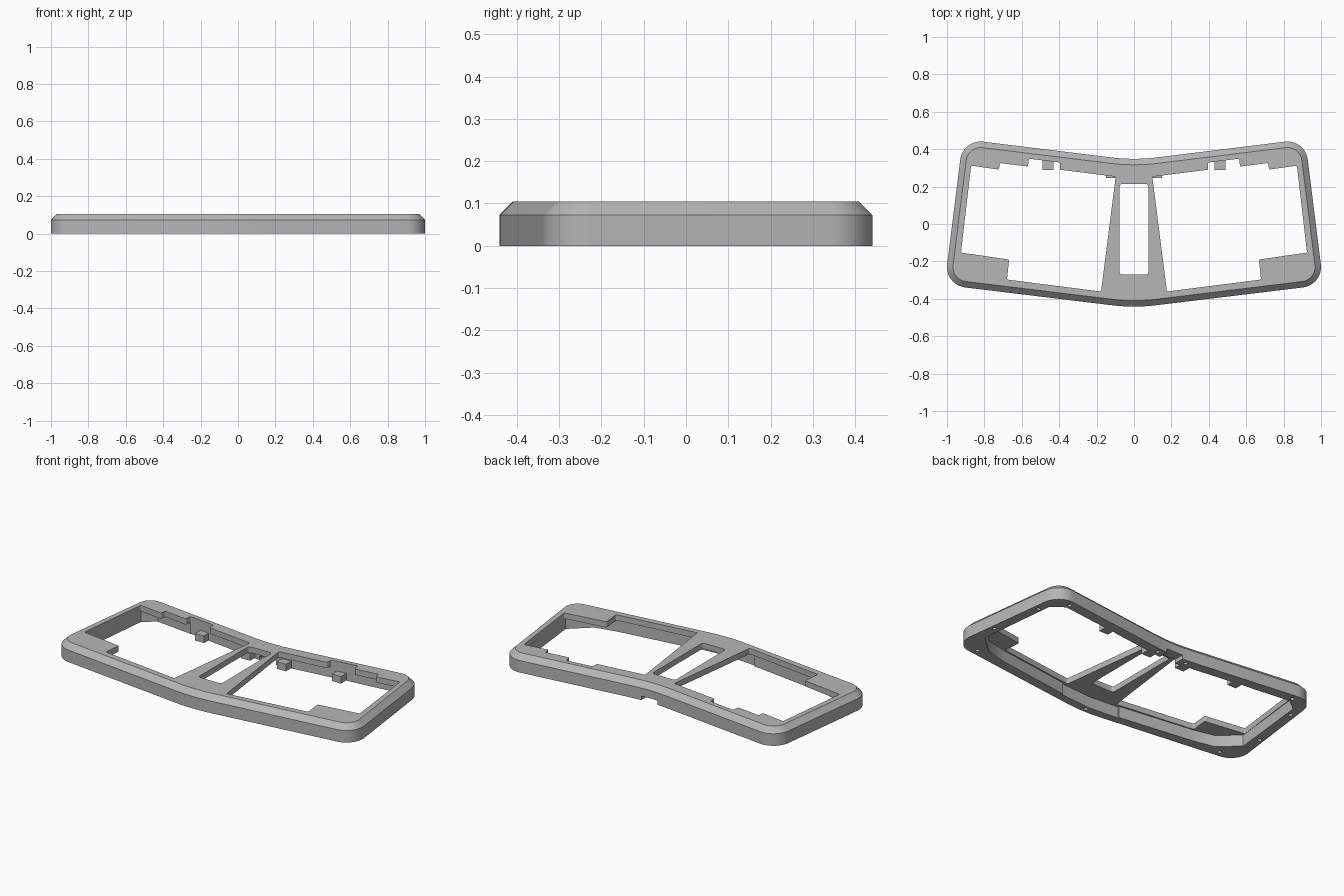
import bpy
import bmesh
from math import cos, sin, radians
from mathutils import Vector

old = bpy.data.objects.get("Cube")
if old:
    bpy.data.objects.remove(old, do_unlink=True)

HEIGHT, SHOULDER, CHAMFER, PLATE_BOTTOM = 0.105, 0.073, 0.032, 0.07
TILT = 7

grey = bpy.data.materials.new("plain grey")
grey.use_nodes = True
grey.diffuse_color = (0.47, 0.47, 0.47, 1)
grey.node_tree.nodes["Principled BSDF"].inputs["Base Color"].default_value = grey.diffuse_color


def loft(name, rings):
    """Closed solid from matching rings of 3D points, lowest first."""
    bm = bmesh.new()
    loops = [[bm.verts.new(p) for p in ring] for ring in rings]
    n = len(loops[0])
    for low, high in zip(loops, loops[1:]):
        for i in range(n):
            j = (i + 1) % n
            bm.faces.new((low[i], low[j], high[j], high[i]))
    bm.faces.new(loops[0][::-1])
    bm.faces.new(loops[-1])
    bmesh.ops.recalc_face_normals(bm, faces=bm.faces)
    mesh = bpy.data.meshes.new(name)
    bm.to_mesh(mesh)
    bm.free()
    mesh.materials.append(grey)
    obj = bpy.data.objects.new(name, mesh)
    bpy.context.collection.objects.link(obj)
    return obj


def prism(name, points, z0, z1):
    return loft(name, [[(x, y, z) for x, y in points] for z in (z0, z1)])


def box_points(x0, x1, y0, y1):
    return [(x0, y0), (x1, y0), (x1, y1), (x0, y1)]


def arc(cx, cy, r, a0, a1, steps):
    angles = [radians(a0 + (a1 - a0) * i / steps) for i in range(steps + 1)]
    return [(cx + r * cos(a), cy + r * sin(a)) for a in angles]


def mirrored(points):
    return [(-x, y) for x, y in reversed(points)]


def rounded(points, r, steps=4):
    """Round every corner of a polygon with a small curve."""
    out = []
    for i, p in enumerate(points):
        p = Vector(p)
        a = (Vector(points[i - 1]) - p).normalized() * r + p
        b = (Vector(points[(i + 1) % len(points)]) - p).normalized() * r + p
        for k in range(steps + 1):
            t = k / steps
            out.append(tuple(a * (1 - t) ** 2 + p * 2 * t * (1 - t) + b * t ** 2))
    return out


def outline(inset):
    """Bent outline: bowed front, two rounded corners a side, hollow back."""
    r = 0.11 - inset
    bow = 1.0 / cos(radians(TILT))
    half = arc(0, bow - 0.449, 1 - inset, -90, -90 + TILT, 5)
    half += arc(0.89, -0.23, r, -90 + TILT, TILT, 14)
    half += arc(0.82, 0.331, r, TILT, 90 + TILT, 14)
    half += arc(0, bow + 0.341, 1 + inset, -90 + TILT, -90, 5)
    return half + mirrored(half)[1:-1]


# Outer shell with chamfered upper edge
frame = loft("frame", [
    [(x, y, z) for x, y in outline(inset)]
    for z, inset in ((0, 0), (SHOULDER, 0), (HEIGHT, CHAMFER))])

cutters = []

# Hollow underside below the top plate
cavity = [(0, -0.392), (0.2, -0.377), (0.2, -0.368), (0.68, -0.304), (0.81, -0.275),
          (0.928, -0.17), (0.875, 0.32), (0.8, 0.375), (0, 0.28)]
cutters.append(prism("cavity_cutter", cavity + mirrored(cavity)[1:-1], -0.1, PLATE_BOTTOM))

# Stepped side openings
opening = [(0.176, -0.361), (0.679, -0.297), (0.668, -0.19), (0.925, -0.153),
           (0.871, 0.312), (0.722, 0.291), (0.717, 0.326), (0.567, 0.307),
           (0.562, 0.349), (0.396, 0.329), (0.396, 0.29), (0.098, 0.253)]
for side in (opening, mirrored(opening)):
    cutters.append(prism("opening_cutter", rounded(side, 0.008), -0.2, 0.3))

# Central window
window = rounded(box_points(-0.077, 0.077, -0.271, 0.215), 0.018)
cutters.append(prism("window_cutter", window, -0.2, 0.3))

# Cable notch in the back wall
cutters.append(prism("cable_notch_cutter", box_points(-0.055, 0.055, 0.2, 0.5), -0.1, 0.025))

# Screw holes under the rim
holes = [(0.87, -0.305), (0.953, -0.06), (0.907, 0.26), (0.8, 0.402), (0.1, 0.322)]
holes += mirrored(holes) + [(0, -0.413)]
for x, y in holes:
    ring = arc(x, y, 0.012, 0, 345, 23)
    cutters.append(prism("screw_hole_cutter", ring, -0.1, 0.045))

for cutter in cutters:
    cutter.hide_render = True
    mod = frame.modifiers.new("cut", "BOOLEAN")
    mod.operation = "DIFFERENCE"
    mod.solver = "EXACT"
    mod.object = cutter

# Bake the cuts and discard the cutters
bpy.context.view_layer.update()
graph = bpy.context.evaluated_depsgraph_get()
baked = bpy.data.meshes.new_from_object(frame.evaluated_get(graph))
frame.modifiers.clear()
frame.data = baked
for cutter in cutters:
    bpy.data.objects.remove(cutter, do_unlink=True)

# Small support blocks on the inside of the back wall
for side, name in ((1, "left"), (-1, "right")):
    for x, y in ((0.12, 0.275), (0.46, 0.318)):
        block = box_points(side * x - 0.03, side * x + 0.03, y - 0.03, y + 0.03)
        prism(name + "_support_block", block, 0.002, 0.045)

bpy.ops.object.select_all(action="DESELECT")
frame.select_set(True)
bpy.context.view_layer.objects.active = frame
bpy.ops.object.shade_smooth_by_angle(angle=radians(30))
